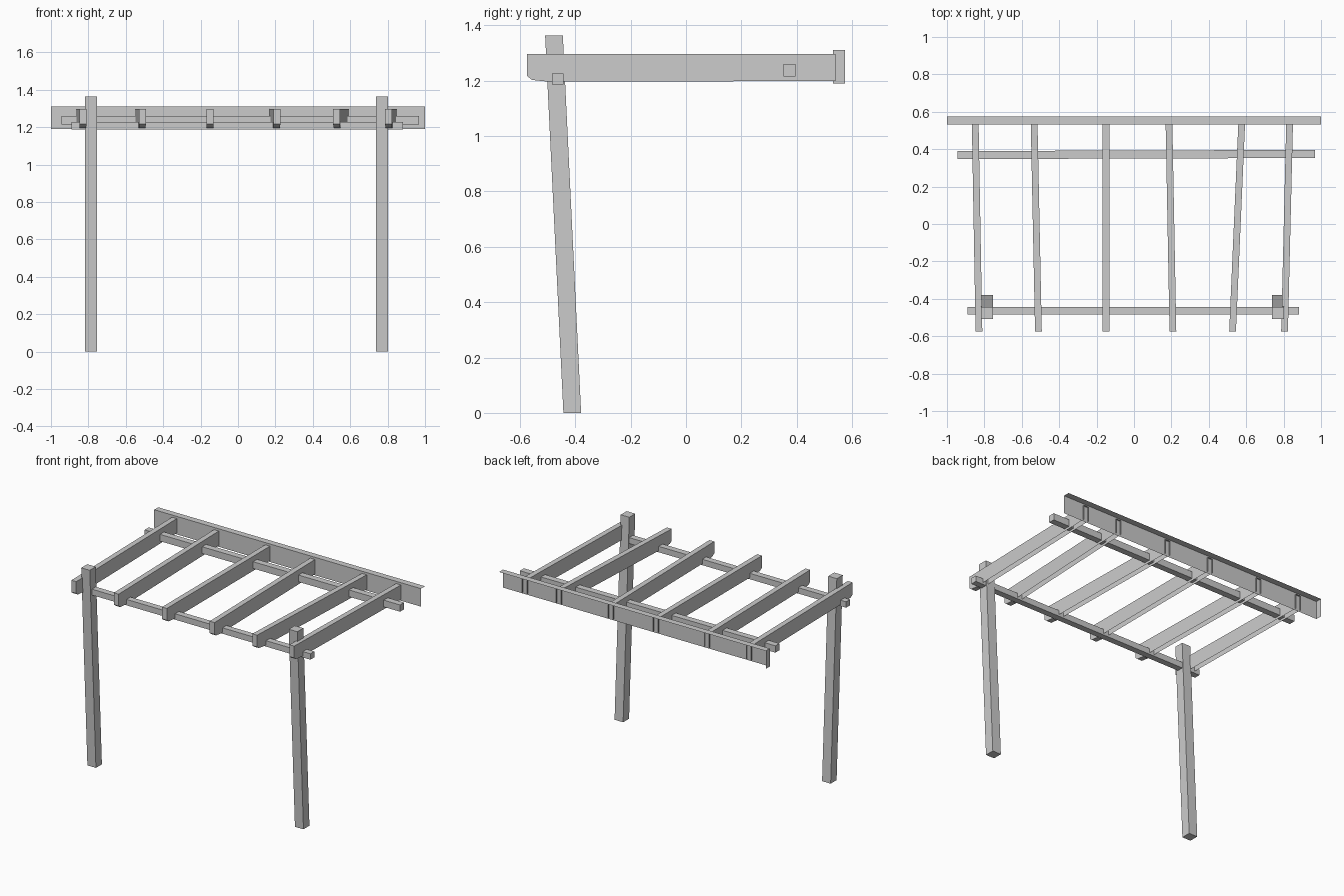
import bpy, bmesh

if "Cube" in bpy.data.objects:
    bpy.data.objects.remove(bpy.data.objects["Cube"])


def finish(bm, name):
    bmesh.ops.recalc_face_normals(bm, faces=bm.faces)
    mesh = bpy.data.meshes.new(name)
    bm.to_mesh(mesh)
    bm.free()
    obj = bpy.data.objects.new(name, mesh)
    bpy.context.collection.objects.link(obj)


def beam(name, lo, hi, end_shift=(0, 0), axis=0, drop=()):
    """Box from lo to hi, sheared in y toward its far end; drop lists open sides."""
    bm = bmesh.new()
    bmesh.ops.create_cube(bm, size=1)
    bm.normal_update()
    sides = [f for f in bm.faces
             if tuple(round(c) for c in f.normal) in drop]
    bmesh.ops.delete(bm, geom=sides, context='FACES')
    for v in bm.verts:
        t = [c + 0.5 for c in v.co]
        v.co = [lo[i] + (hi[i] - lo[i]) * t[i] for i in range(3)]
        v.co.y += end_shift[1] if t[axis] > 0.5 else end_shift[0]
    finish(bm, name)


def rafter(name, x_front, x_back, width=0.036):
    """Side profile with a clipped nose, open underneath and at the wall."""
    profile = [(0.541, 1.199), (-0.50, 1.197), (-0.556, 1.203),
               (-0.574, 1.217), (-0.574, 1.297), (0.541, 1.297)]
    bm = bmesh.new()
    rings = []
    for side in (-width / 2, width / 2):
        ring = []
        for y, z in profile:
            t = (y + 0.574) / 1.115
            ring.append(bm.verts.new((x_front + (x_back - x_front) * t + side, y, z)))
        rings.append(ring)
        bm.faces.new(ring)
    n = len(profile)
    for i in range(1, n - 1):
        bm.faces.new((rings[0][i], rings[0][i + 1], rings[1][i + 1], rings[1][i]))
    finish(bm, name)


# Wall board, open at the back, underneath and at one end
beam("wall_board", (-1, 0.531, 1.19), (1, 0.574, 1.312),
     drop=((0, 1, 0), (0, 0, -1), (1, 0, 0)))

# Leaning posts
for name, x in (("left_post", -0.787), ("right_post", 0.769)):
    beam(name, (x - 0.032, -0.443, 0), (x + 0.032, -0.379, 1.364),
         end_shift=(0, -0.066), axis=2)

# Cross beams
beam("front_cross_beam", (-0.89, -0.485, 1.187), (0.882, -0.443, 1.227))
beam("back_cross_beam", (-0.943, 0.347, 1.215), (0.968, 0.39, 1.261),
     end_shift=(0, 0.006))

# Slightly splayed rafters: x at the front, x at the wall
spans = [(-0.829, -0.849), (-0.511, -0.534), (-0.15, -0.15),
         (0.208, 0.187), (0.527, 0.576), (0.805, 0.832)]
for i, (xf, xb) in enumerate(spans, 1):
    rafter(f"rafter_{i}", xf, xb)
